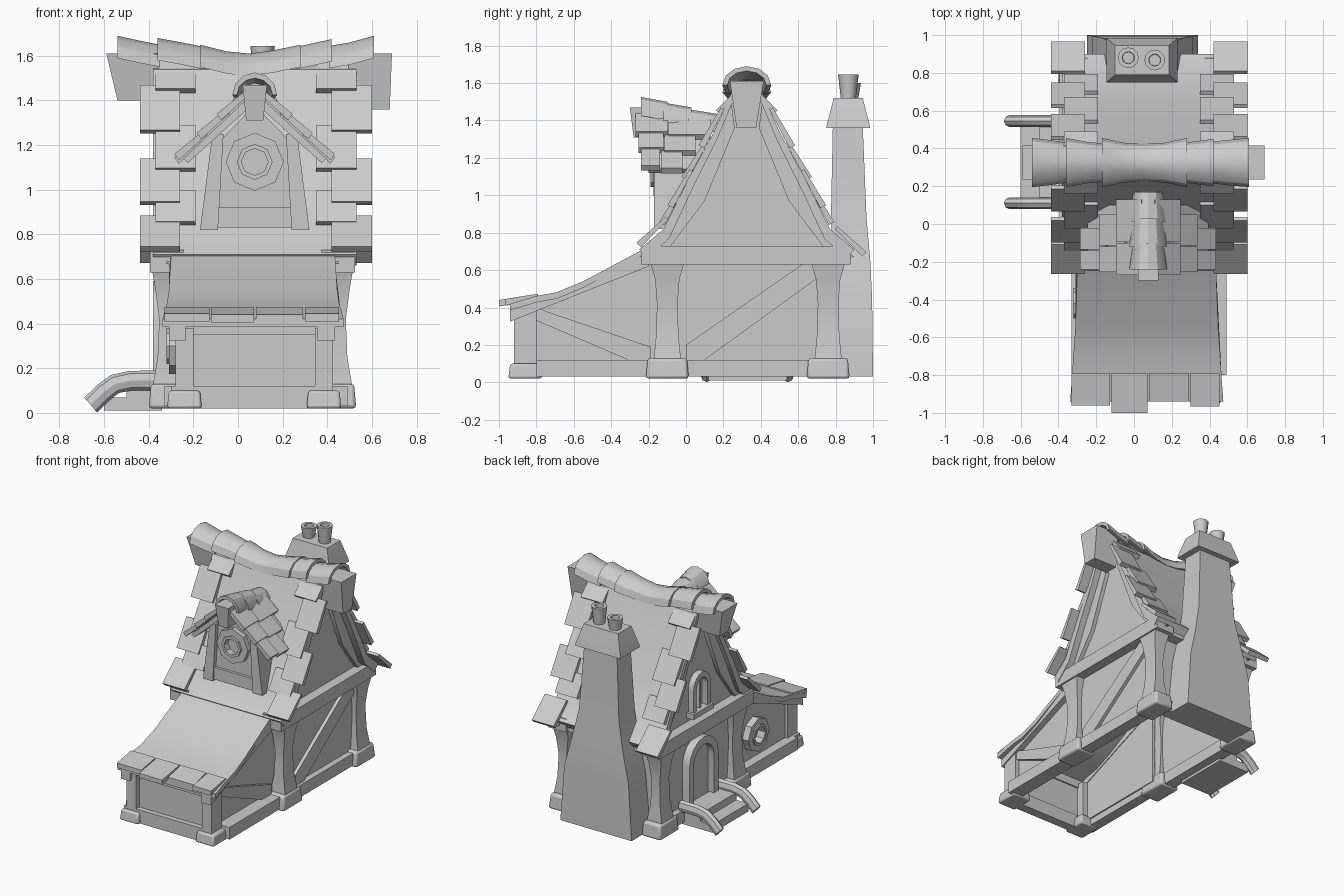
import bpy, bmesh, math

old = bpy.data.objects.get("Cube")
if old:
    bpy.data.objects.remove(old, do_unlink=True)

mat = bpy.data.materials.new("plain_grey")
mat.use_nodes = True
mat.diffuse_color = (0.6, 0.6, 0.6, 1)
mat.node_tree.nodes["Principled BSDF"].inputs["Base Color"].default_value = (0.6, 0.6, 0.6, 1)

RY = 0.325   # ridge line in y


def loft(name, rings, closed=False, bevel=0):
    """Skin matching rings of points; cap the ends unless closed."""
    bm = bmesh.new()
    vs = [[bm.verts.new(p) for p in ring] for ring in rings]
    n = len(vs[0])
    pairs = list(zip(vs, vs[1:])) + ([(vs[-1], vs[0])] if closed else [])
    for a, b in pairs:
        for i in range(n):
            j = (i + 1) % n
            bm.faces.new((a[i], a[j], b[j], b[i]))
    if not closed:
        bm.faces.new(vs[0][::-1])
        bm.faces.new(vs[-1])
    bmesh.ops.recalc_face_normals(bm, faces=bm.faces[:])
    me = bpy.data.meshes.new(name)
    bm.to_mesh(me)
    bm.free()
    me.materials.append(mat)
    ob = bpy.data.objects.new(name, me)
    bpy.context.collection.objects.link(ob)
    if bevel:
        mod = ob.modifiers.new("Bevel", "BEVEL")
        mod.width, mod.segments = bevel, 2
    bpy.ops.object.select_all(action="DESELECT")
    ob.select_set(True)
    bpy.context.view_layer.objects.active = ob
    bpy.ops.object.shade_smooth_by_angle(angle=math.radians(30))
    return ob


def prism_x(name, pts, x0, x1):
    return loft(name, [[(x, y, z) for y, z in pts] for x in (x0, x1)])


def prism_y(name, pts, y0, y1):
    return loft(name, [[(x, y, z) for x, z in pts] for y in (y0, y1)])


def stack(name, levels, bevel=0):
    """Rectangles (z, x0, x1, y0, y1) joined upward."""
    return loft(name, [[(a, c, z), (b, c, z), (b, d, z), (a, d, z)]
                       for z, a, b, c, d in levels], bevel=bevel)


def box(name, x0, x1, y0, y1, z0, z1):
    return stack(name, [(z0, x0, x1, y0, y1), (z1, x0, x1, y0, y1)])


def flip(pts):
    return [(2 * RY - y, z) for y, z in pts]


def frame(name, outline, centre, inner, place, d0, d1, closed):
    """Raised surround: outline swept with a square section."""
    u0, v0 = centre
    rings = []
    for u, v in outline:
        iu, iv = u0 + (u - u0) * inner, v0 + (v - v0) * inner
        if not closed:
            iv = max(iv, outline[0][1]) if v > outline[0][1] else v
        rings.append([place(u, v, d0), place(u, v, d1), place(iu, iv, d1), place(iu, iv, d0)])
    return loft(name, rings, closed)


def on_x(u, v, d):
    return (d, u, v)


def on_y(u, v, d):
    return (u, d, v)


def octagon(u, v, r):
    return [(u + r * math.cos(math.tau * i / 8), v + r * math.sin(math.tau * i / 8)) for i in range(8)]


def arch(u, z0, z1, w):
    return [(u - w, z0)] + [(u - w * math.cos(math.pi * i / 8), z1 + w * math.sin(math.pi * i / 8))
                            for i in range(9)] + [(u + w, z0)]


def ridge_tile(name, sections, place):
    """Arched shell; sections are (distance, half width, crown height)."""
    rings = []
    for s, r, top in sections:
        arc = [math.pi * i / 6 for i in range(7)]
        outer = [(r * math.cos(a), top - .1 + .1 * math.sin(a)) for a in arc]
        inner = [(.8 * r * math.cos(a), top - .1 + .075 * math.sin(a)) for a in reversed(arc)]
        rings.append([place(s, u, z) for u, z in outer + inner])
    loft(name, rings)


# main walls as panels, open underneath, with roof and rake boards
SLOPE = [(-.25, .71), (-.12, .82), (.02, 1.1), (.15, 1.34), (.24, 1.54), (RY, 1.58)]
full = SLOPE + flip(SLOPE[:-1])[::-1]
under = [(RY + (y - RY) * .93, z - .05) for y, z in full]
prism_x("main_roof", full + under[::-1], -.38, .53)
gable = [(-.1, .08), (-.1, .66)] + [(y, z - .04) for y, z in full] + [(.78, .66), (.78, .08)]
prism_x("right_wall", gable, -.32, -.3)
prism_x("left_wall", gable, .43, .45)
box("back_wall", -.31, .44, .76, .78, .08, .7)
rake = [(-.22, .725), (-.12, .8), (.02, 1.08), (.15, 1.32), (.24, 1.52), (.26, 1.36), (.1, .97), (-.08, .73)]
for side, x0, x1 in (("left", .44, .48), ("right", -.35, -.31)):
    prism_x(side + "_front_rake_board", rake, x0, x1)
    prism_x(side + "_back_rake_board", flip(rake), x0, x1)

# corner posts, stones and beams
for xs, x in (("right", -.32), ("left", .45)):
    for ys, y in (("front", -.1), ("back", .76)):
        post = [(.1, .065, .075), (.25, .04, .06), (.42, .033, .055), (.55, .05, .065), (.64, .065, .09)]
        stack(f"{xs}_{ys}_post", [(z, x - a, x + a, y - b, y + b) for z, a, b in post])
        stack(f"{xs}_{ys}_stone", [(.02, x - .08, x + .08, y - .115, y + .115),
                                   (.13, x - .07, x + .07, y - .105, y + .105)], .015)
    box(xs + "_eave_beam", x - .075, x + .075, -.24, .88, .63, .73)
    box(xs + "_sill", x - .045, x + .045, -.1, .8, .03, .12)
box("back_eave_beam", -.35, .48, .78, .86, .63, .72)
box("back_sill", -.35, .48, .74, .82, .03, .12)
prism_x("side_brace", [(0, .12), (.1, .12), (.72, .57), (.72, .63), (.62, .63), (0, .2)], .44, .475)


# roof edge tiles
def roof_y(z):
    for (ya, za), (yb, zb) in zip(SLOPE, SLOPE[1:]):
        if z <= zb:
            return ya + (yb - ya) * (z - za) / (zb - za)
    return RY


rows = [(1.43, 1.57, 0), (1.25, 1.46, 1), (1.08, 1.28, 0), (.93, 1.13, 1), (.84, .99, 0), (.72, .87, 1)]
for low, high, out in rows:
    yl, yh = roof_y(low), roof_y(high)
    length = math.hypot(yh - yl, high - low)
    ny, nz = -(high - low) / length, (yh - yl) / length
    quad = [(y + ny * k, z + nz * k) for y, z, k in
            ((yh, high, 0), (yh, high, .02), (yl, low, .038), (yl, low, .004))]
    drop = .05 if low < .8 else 0
    for s in (-1, 1):
        a, b = (.34, .52) if out else (.27, .45)
        x0, x1 = sorted((.08 + s * a, .08 + s * b))
        prism_x("front_roof_tile", quad, x0, x1)
        prism_x("back_roof_tile", [(y + drop, z - drop) for y, z in flip(quad)], x0, x1)

# ridge blocks and ridge tiles
stack("right_ridge_block", [(1.4, -.54, -.34, .27, .375), (1.61, -.59, -.36, .235, .415)])
stack("left_ridge_block", [(1.36, .48, .68, .27, .375), (1.61, .5, .69, .235, .415)])
ridge = [[(-.54, .13, 1.69), (-.45, .12, 1.67), (-.35, .105, 1.65)],
         [(-.36, .13, 1.68), (-.25, .11, 1.66), (-.15, .1, 1.64)],
         [(-.17, .13, 1.65), (-.05, .105, 1.62), (.05, .1, 1.61), (.16, .105, 1.625), (.28, .13, 1.65)],
         [(.26, .105, 1.64), (.42, .125, 1.675)],
         [(.41, .11, 1.645), (.5, .12, 1.66), (.61, .13, 1.69)]]
for sections in ridge:
    ridge_tile("ridge_tile", sections, lambda s, u, z: (s, RY + u, z))

# dormer
D = .075
prism_y("dormer_wall", [(-.14, .83), (.29, .83), (.25, 1.2), (D, 1.38), (-.1, 1.2)], -.14, .1)
for s in (-1, 1):
    prism_y("dormer_post", [(D + s * u, z) for u, z in ((.245, .82), (.165, .82), (.14, 1.25), (.19, 1.25))],
            -.17, .0)
    prism_y("dormer_roof", [(D + s * u, z) for u, z in ((0, 1.44), (.32, 1.14), (.3, 1.12), (0, 1.39))],
            -.2, .1)
    for row, (u, z, back) in enumerate(((.02, 1.43, .13), (.11, 1.345, .05), (.21, 1.25, -.02))):
        start, mid = -.27 + .015 * row, -.1 - .02 * row
        for y0, y1, lift in ((start, mid, 0), (mid + .006, back, -.015)):
            prism_y("dormer_tile", [(D + s * (u + du), z + dz + lift) for du, dz in
                                    ((0, 0), (.015, .02), (.15, -.09), (.13, -.118))], y0, y1)
box("dormer_sill", -.1, .25, -.16, -.1, .83, .92)
stack("dormer_ridge_block", [(1.31, .037, .113, -.28, -.1), (1.47, .02, .13, -.3, -.1)])
for a, b, top in ((-.24, -.1, 1.525), (-.12, .03, 1.495), (.01, .17, 1.46)):
    ridge_tile("dormer_ridge_tile", [(a, .1, top), (b, .08, top - .025)], lambda s, u, z: (D + u, s, z))
frame("dormer_window_frame", octagon(D, 1.125, .13), (D, 1.125), .58, on_y, -.13, -.175, True)
frame("dormer_window_rim", octagon(D, 1.125, .08), (D, 1.125), .75, on_y, -.13, -.19, True)

# front lean-to
side = [(-.88, .08), (-.08, .08), (-.08, .74), (-.25, .66), (-.68, .45), (-.88, .42)]
prism_x("right_lean_to_wall", side, -.26, -.24)
prism_x("left_lean_to_wall", side, .37, .39)
box("front_wall", -.25, .38, -.88, -.86, .08, .42)
top = [(-.94, .42), (-.8, .462), (-.69, .482), (-.55, .54), (-.25, .70), (-.1, .78)]
# lean-to roof flares outward towards its front edge
loft("lean_to_roof", [[(x + s * max(0, -.4 - y) * .07, y, z)
                       for y, z in top + [(y, z - .035) for y, z in reversed(top)]]
                      for x, s in ((-.3, -1), (.435, 1))])
for s, x0, x1 in (("right", -.31, -.235), ("left", .355, .435)):
    prism_x(s + "_roof_beam", [(-.94, .325), (-.2, .62), (-.2, .69), (-.55, .52), (-.69, .46), (-.94, .41)], x0, x1)
    c = -.24 if s == "right" else .385
    box(s + "_front_post", c - .04, c + .04, -.92, -.8, .08, .38)
    stack(s + "_lean_to_stone", [(.02, c - .078, c + .078, -.95, -.77), (.1, c - .07, c + .07, -.94, -.78)], .012)
box("front_beam", -.25, .4, -.905, -.85, .35, .42)
box("front_sill", -.3, .42, -.92, -.85, .02, .12)
box("right_lean_to_sill", -.33, -.25, -.85, -.1, .03, .12)
box("left_lean_to_sill", .38, .49, -.8, -.1, .03, .12)
prism_x("lean_to_brace", [(-.8, .4), (-.72, .37), (-.19, .19), (-.19, .11), (-.31, .12), (-.8, .33)], .38, .415)
for x0, x1, y, z in ((-.33, -.12, -.96, .445), (-.12, .08, -1, .44), (.08, .3, -.94, .44), (.3, .46, -.965, .445)):
    prism_x("lean_to_tile", [(-.79, .45), (-.79, .474), (y, z), (y, z - .035)], x0, x1 - .008)
frame("lean_to_window_frame", octagon(-.42, .3, .125), (-.42, .3), .6, on_x, -.25, -.31, True)
frame("lean_to_window_rim", octagon(-.42, .3, .08), (-.42, .3), .75, on_x, -.25, -.32, True)

# door, gable window and steps
frame("door_frame", arch(.33, .1, .42, .17), (.33, .4), .7, on_x, -.31, -.38, False)
box("door_panel", -.335, -.31, .22, .44, .1, .5)
frame("gable_window_frame", arch(.33, .78, .97, .1), (.33, .95), .65, on_x, -.31, -.365, False)
box("gable_window_sill", -.38, -.31, .21, .45, .76, .8)
box("gable_window_bar", -.35, -.31, .32, .34, .78, 1.04)
box("lower_step", -.6, -.34, .12, .54, .01, .07)
box("upper_step", -.5, -.34, .12, .54, .01, .125)
# thick rounded rails bending down to the ground: (x, z, lean of the section)
path = [(-.66, .035, .7), (-.605, .09, .65), (-.55, .13, .4), (-.48, .145, .1), (-.34, .145, 0)]
for y in (.11, .545):
    loft("step_rail", [[(x - math.sin(t) * v, y + u * .7, z + math.cos(t) * v)
                        for u, v in octagon(0, 0, .044)] for x, z, t in path])

# chimney with cap and pots
stack("chimney", [(.03, -.25, .34, .78, 1), (.45, -.22, .31, .79, .995), (.65, -.17, .26, .785, .985),
                  (.88, -.12, .21, .775, .965), (1.37, -.09, .18, .785, .945)])
stack("chimney_cap", [(1.36, -.145, .23, .75, .985), (1.385, -.14, .225, .755, .98), (1.52, -.1, .185, .79, .945)])
for x, y, h in ((-.03, .88, 1.6), (.11, .868, 1.645)):
    rings = [(.038, 1.5), (.055, h), (.032, h), (.03, h - .05)]
    loft("chimney_pot", [[(x + r * math.cos(math.tau * i / 12), y + r * math.sin(math.tau * i / 12), z)
                          for i in range(12)] for r, z in rings])
